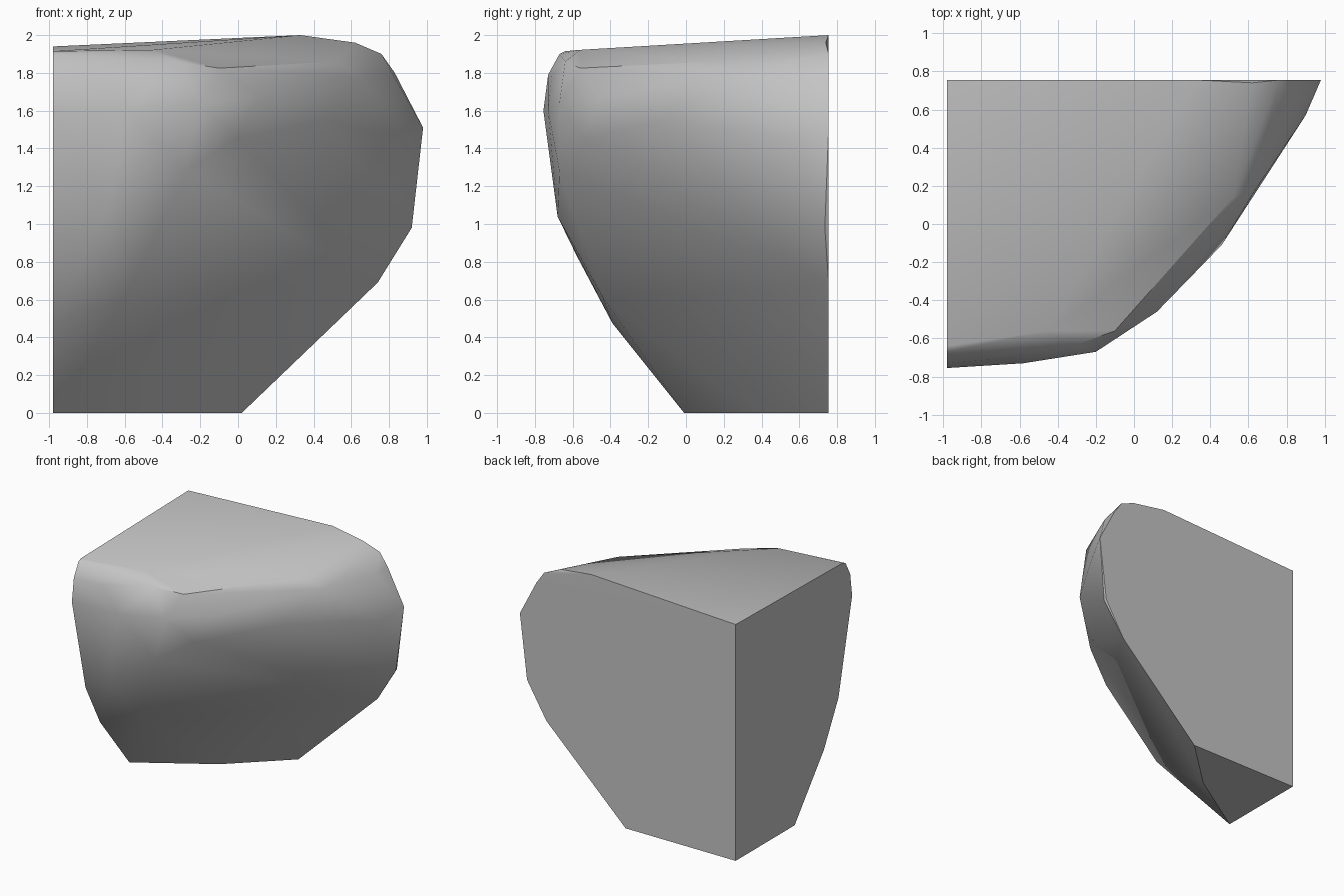
import bpy, bmesh, math

cube = bpy.data.objects.get("Cube")
if cube:
    bpy.data.objects.remove(cube, do_unlink=True)

# Flat planes where the boulder is cut off
SIDE, BACK = -0.98, 0.755

# Outline on the side cut (y, z) and on the back cut (x, z)
side_cut = [(-0.01, 0), (-0.39, 0.475), (-0.578, 0.83), (-0.755, 1.6),
            (-0.73, 1.79), (-0.67, 1.9), (-0.64, 1.915)]
back_cut = [(0.02, 0), (0.74, 0.69), (0.915, 0.98), (0.98, 1.51),
            (0.83, 1.8), (0.76, 1.9), (0.33, 2)]

# Weathered front: edge of the big sloping facet, brow and upper rim
facet_edge = [(-0.41, 0.35, 0), (-0.6, -0.44, 0.61), (-0.7, -0.68, 1.04),
              (-0.28, -0.67, 1.28), (-0.01, -0.54, 1.45), (0.92, 0.735, 0.98)]
brow = [(-0.58, -0.73, 1.6), (-0.2, -0.67, 1.64), (0.12, -0.46, 1.67),
        (0.46, -0.11, 1.55), (0.9, 0.57, 1.45)]
rim = [(-0.75, -0.71, 1.79), (-0.32, -0.64, 1.86), (-0.1, -0.56, 1.825),
       (0.52, 0.14, 1.86), (0.64, 0.185, 1.78), (0.82, 0.62, 1.79),
       (0.62, 0.74, 1.96), (-0.45, -0.56, 1.922)]

points = [(SIDE, y, z) for y, z in side_cut]
points += [(x, BACK, z) for x, z in back_cut]
points += [(SIDE, BACK, 0), (SIDE, BACK, 1.94)]
points += facet_edge + brow + rim

# Stretch a skin over the points
bm = bmesh.new()
for p in points:
    bm.verts.new(p)
bmesh.ops.convex_hull(bm, input=bm.verts[:])
loose = [v for v in bm.verts if not v.link_faces]
bmesh.ops.delete(bm, geom=loose, context='VERTS')
bmesh.ops.dissolve_limit(bm, angle_limit=math.radians(0.5),
                         verts=bm.verts[:], edges=bm.edges[:])
bmesh.ops.recalc_face_normals(bm, faces=bm.faces[:])
mesh = bpy.data.meshes.new("boulder_chunk")
bm.to_mesh(mesh)
bm.free()

# Stone colour
stone = bpy.data.materials.new("grey_stone")
stone.use_nodes = True
grey = (0.55, 0.55, 0.55, 1)
stone.diffuse_color = grey
stone.node_tree.nodes["Principled BSDF"].inputs["Base Color"].default_value = grey
mesh.materials.append(stone)

rock = bpy.data.objects.new("boulder_chunk", mesh)
bpy.context.collection.objects.link(rock)
bpy.context.view_layer.objects.active = rock
rock.select_set(True)
bpy.ops.object.shade_smooth_by_angle(angle=math.radians(32))
